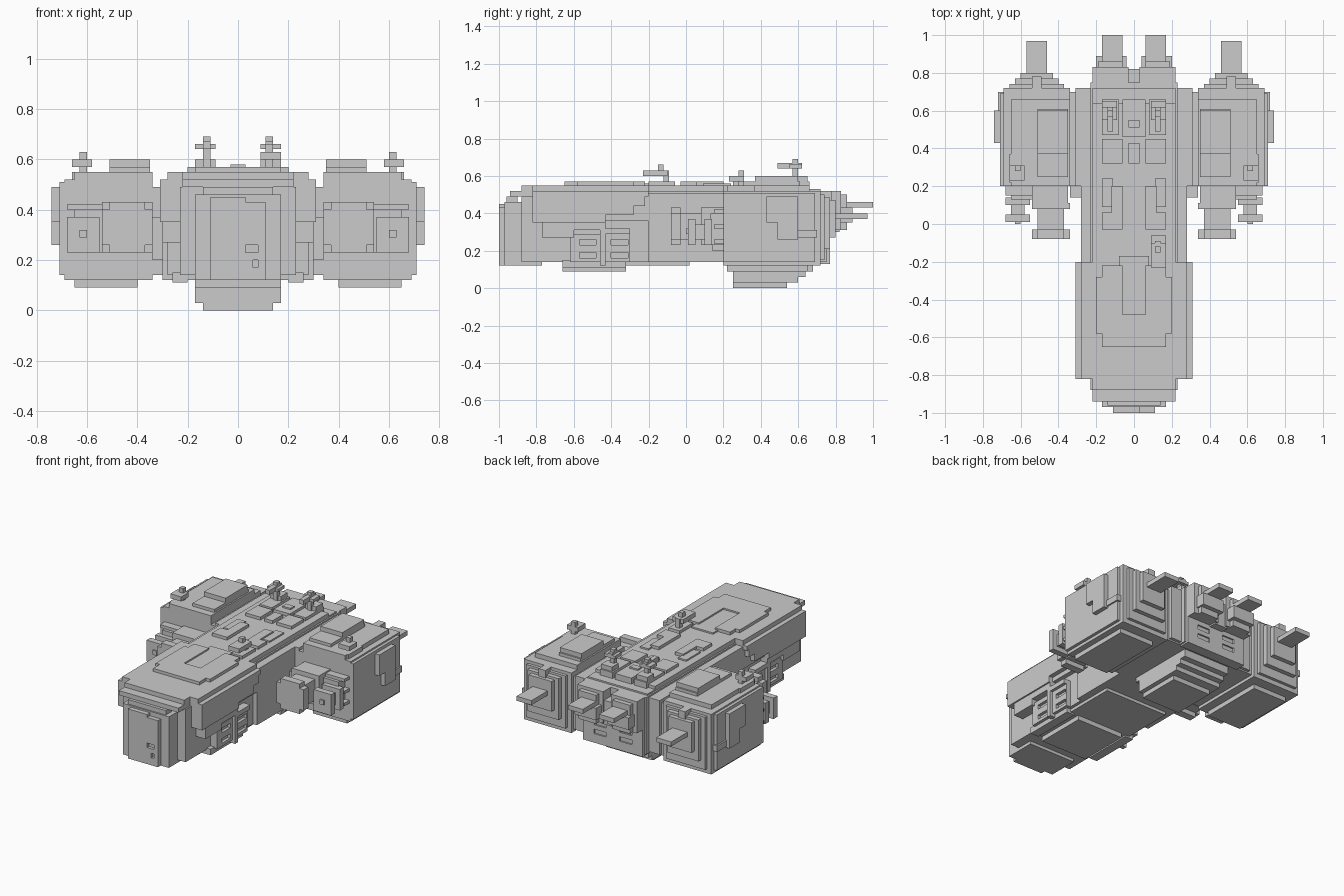
import bpy, bmesh

default_cube = bpy.data.objects.get("Cube")
if default_cube:
    bpy.data.objects.remove(default_cube, do_unlink=True)

hull_grey = bpy.data.materials.new("hull grey")
hull_grey.use_nodes = True
hull_grey.diffuse_color = (.6, .6, .6, 1)
shader = hull_grey.node_tree.nodes["Principled BSDF"]
shader.inputs["Base Color"].default_value = hull_grey.diffuse_color


def finish(name, bm, mirrored):
    """Turn the bmesh into an object, copied across the centre if mirrored."""
    if mirrored:
        geometry = bm.verts[:] + bm.edges[:] + bm.faces[:]
        bmesh.ops.mirror(bm, geom=geometry, axis="X", merge_dist=-1)
    bmesh.ops.recalc_face_normals(bm, faces=bm.faces[:])
    mesh = bpy.data.meshes.new(name)
    bm.to_mesh(mesh)
    bm.free()
    mesh.materials.append(hull_grey)
    part = bpy.data.objects.new(name, mesh)
    bpy.context.collection.objects.link(part)
    return part


def prism(name, outline, x, mirrored=True):
    """Extrude an outline of (y, z) points between two x values."""
    bm = bmesh.new()
    face = bm.faces.new([bm.verts.new((x[0], y, z)) for y, z in outline])
    extruded = bmesh.ops.extrude_face_region(bm, geom=[face])["geom"]
    for element in extruded:
        if isinstance(element, bmesh.types.BMVert):
            element.co.x = x[1]
    return finish(name, bm, mirrored)


def pair(name, x, y, z, mirrored=True):
    """A box on the left side and its twin on the right."""
    (front, back), (low, high) = y, z
    outline = [(front, low), (back, low), (back, high), (front, high)]
    return prism(name, outline, x, mirrored)


def single(name, x, y, z):
    return pair(name, x, y, z, mirrored=False)


def centre(name, half, y, z):
    return single(name, (-half, half), y, z)


def cut(part, cutter):
    cutter.hide_render = True
    cutter.hide_set(True)
    recess = part.modifiers.new("recess", "BOOLEAN")
    recess.operation = "DIFFERENCE"
    recess.solver = "EXACT"
    recess.object = cutter


# Central hull and nose
centre("hull_core", half=.23, y=(-.77, .75), z=(.14, .52))
centre("hull_floor", half=.23, y=(-.66, .02), z=(.12, .2))
centre("hull_shelf", half=.28, y=(-.2, .7), z=(.14, .51))
centre("hull_shoulder", half=.31, y=(.2, .72), z=(.15, .51))
centre("nose_block", half=.17, y=(-.97, -.77), z=(.12, .46))
centre("nose_collar", half=.23, y=(-.88, -.7), z=(.14, .49))
nose_face = centre("nose_face", half=.11, y=(-1, -.9), z=(.12, .43))
single("nose_visor", x=(-.11, .03), y=(-1, -.9), z=(.32, .45))
cut(nose_face, single("upper_port_cutter", x=(.03, .08), y=(-2, -.98), z=(.23, .26)))
cut(nose_face, single("lower_port_cutter", x=(.06, .08), y=(-2, -.98), z=(.17, .2)))

# Stepped upper deck
centre("wide_deck", half=.31, y=(-.82, -.2), z=(.49, .52))
centre("wide_deck_top", half=.28, y=(-.82, -.2), z=(.5, .55))
centre("long_deck", half=.22, y=(-.88, .64), z=(.5, .55))
centre("bow_lip", half=.22, y=(-.94, -.8), z=(.49, .52))
centre("bow_underlip", half=.14, y=(-.96, -.9), z=(.45, .49))
centre("stern_deck", half=.22, y=(.6, .72), z=(.5, .53))

# Armour skirt whose lower edge climbs in steps, over a thinner strip
skirt = [(-.82, .52), (-.82, .35)]
for y, z in ((-.43, .39), (-.28, .44), (-.22, .49)):
    skirt += [(y, skirt[-1][1]), (y, z)]
skirt += [(-.2, skirt[-1][1]), (-.2, .52)]
prism("armour_skirt", skirt, x=(.22, .31))
pair("skirt_strip", x=(.2, .3), y=(-.77, -.6), z=(.27, .36))
pair("skirt_strip_rear", x=(.2, .3), y=(-.6, -.43), z=(.31, .36))
pair("skirt_backing", x=(.2, .28), y=(-.77, -.2), z=(.36, .5))
pair("lower_backing", x=(.2, .25), y=(-.6, -.2), z=(.14, .4))

# Side intakes with paired slots
side_intake = pair("side_intake", x=(.2, .28), y=(-.62, -.3), z=(.14, .29))
for y in (-.57, -.4):
    for z in (.16, .23):
        cut(side_intake, pair("slot_cutter", x=(.26, .4), y=(y, y + .09), z=(z, z + .03)))
pair("intake_lower_rail", x=(.2, .26), y=(-.66, -.32), z=(.11, .15))
pair("intake_upper_rail", x=(.2, .3), y=(-.45, -.3), z=(.29, .32))
pair("intake_post", x=(.2, .3), y=(-.46, -.43), z=(.12, .32))
centre("forward_keel", half=.17, y=(-.66, -.32), z=(.09, .13))

# Deck plating: the foredeck plate leaves a channel around a low centre hatch
pair("foredeck_side_plate", x=(.08, .2), y=(-.58, -.28), z=(.5, .57))
pair("foredeck_inner_plate", x=(.06, .17), y=(-.65, -.22), z=(.5, .57))
centre("foredeck_front_plate", half=.1, y=(-.65, -.48), z=(.5, .57))
centre("foredeck_hatch", half=.08, y=(-.48, -.17), z=(.5, .56))
pair("mid_deck_plate", x=(.06, .17), y=(-.03, .06), z=(.5, .57))
pair("mid_deck_inner_bar", x=(.06, .12), y=(.03, .2), z=(.5, .57))
pair("mid_deck_outer_bar", x=(.11, .17), y=(.09, .24), z=(.5, .56))
pair("aft_deck_plate", x=(.06, .17), y=(.32, .45), z=(.5, .57))
pair("aft_deck_bar", x=(.08, .17), y=(.47, .66), z=(.5, .57))
centre("hatch_step", half=.03, y=(.32, .43), z=(.5, .57))
centre("hatch_base", half=.06, y=(.46, .66), z=(.5, .57))
centre("hatch_knob", half=.03, y=(.51, .55), z=(.5, .58))

# Masts: foot, post and crossbar
pair("rear_mast_foot", x=(.09, .17), y=(.58, .65), z=(.5, .6))
pair("rear_mast_post", x=(.11, .14), y=(.57, .6), z=(.5, .69))
pair("rear_mast_beam", x=(.11, .14), y=(.49, .62), z=(.64, .67))
pair("rear_mast_crossbar", x=(.09, .17), y=(.55, .62), z=(.64, .66))
single("fore_mast_foot", x=(.09, .17), y=(-.2, -.06), z=(.5, .57))
single("fore_mast_post", x=(.11, .14), y=(-.12, -.09), z=(.5, .63))
single("fore_mast_bar", x=(.09, .17), y=(-.23, -.1), z=(.6, .63))
single("fore_mast_tip", x=(.11, .14), y=(-.15, -.12), z=(.6, .66))
pair("pod_mast_foot", x=(.58, .66), y=(.22, .37), z=(.5, .55))
pair("pod_mast_post", x=(.6, .63), y=(.28, .31), z=(.5, .63))
pair("pod_mast_bar", x=(.58, .66), y=(.23, .31), z=(.57, .6))

# Belly layers, each shorter than the one above
centre("belly_floor", half=.14, y=(.25, .54), z=(0, .04))
for layer in range(3):
    low = .03 * (layer + 1)
    centre("belly_layer", half=.17, y=(.25, .6 + .04 * layer), z=(low, low + .03))
centre("belly_mount", half=.17, y=(.22, .68), z=(.11, .16))

# Outboard pods
pair("pod_body", x=(.34, .69), y=(.2, .72), z=(.12, .52))
pair("pod_shell", x=(.37, .71), y=(.2, .69), z=(.14, .51))
pair("pod_side_panel", x=(.6, .74), y=(.43, .6), z=(.35, .49))
pair("pod_side_lower_panel", x=(.6, .74), y=(.49, .6), z=(.26, .35))
pair("pod_side_rail", x=(.6, .72), y=(.49, .7), z=(.27, .31))
pair("pod_keel", x=(.4, .65), y=(.22, .65), z=(.09, .13))
pair("pod_connector", x=(.28, .35), y=(.2, .7), z=(.14, .49))
pair("pod_roof", x=(.34, .65), y=(.2, .66), z=(.5, .55))
pair("pod_roof_plate", x=(.35, .51), y=(.25, .61), z=(.5, .57))
pair("pod_roof_crown", x=(.35, .51), y=(.37, .6), z=(.5, .6))
pair("pod_inner_front", x=(.35, .54), y=(.11, .3), z=(.23, .43))
pair("pod_outer_front", x=(.5, .65), y=(.13, .3), z=(.23, .4))
pair("connector_front", x=(.28, .34), y=(.14, .3), z=(.2, .37))

# Two guns on each pod, ringed with collars
pair("inner_gun", x=(.37, .51), y=(-.05, .2), z=(.26, .4))
pair("inner_muzzle_wide", x=(.34, .54), y=(-.08, -.03), z=(.26, .4))
pair("inner_muzzle_tall", x=(.37, .51), y=(-.08, -.03), z=(.23, .43))
pair("inner_gun_collar", x=(.34, .54), y=(.08, .11), z=(.23, .43))
pair("outer_gun", x=(.58, .65), y=(.02, .2), z=(.26, .34))
pair("outer_gun_tip", x=(.6, .63), y=(0, .02), z=(.29, .32))
for y in (.01, .1):
    pair("outer_gun_collar", x=(.55, .68), y=(y, y + .04), z=(.23, .37))
for z in (.24, .32, .4):
    pair("gun_brace", x=(.5, .68), y=(.15, .2), z=(z, z + .02))

# Pod engines: nested frames shrinking towards the back, and a fin
for ring in range(3):
    inset = .03 * ring
    pair("pod_engine_frame", x=(.37 + inset, .66 - inset), y=(.7, .74 + inset),
         z=(.15 + inset * 2, .5 - inset / 2))
pair("pod_fin", x=(.46, .57), y=(.6, .97), z=(.37, .4))
pair("pod_engine_cap", x=(.49, .54), y=(.7, .78), z=(.46, .52))

# Central engines and stern
pair("engine_housing", x=(.03, .22), y=(.7, .83), z=(.31, .52))
pair("engine_nozzle", x=(.06, .19), y=(.8, .86), z=(.31, .5))
pair("engine_rim", x=(.04, .2), y=(.8, .89), z=(.35, .43))
pair("engine_fin", x=(.06, .17), y=(.8, 1), z=(.43, .46))
centre("engine_bridge", half=.05, y=(.7, .82), z=(.3, .46))
stern_block = centre("stern_block", half=.22, y=(.7, .77), z=(.13, .32))
for z in (.19, .25):
    cut(stern_block, pair("vent_cutter", x=(.05, .14), y=(.76, .9), z=(z, z + .03)))
